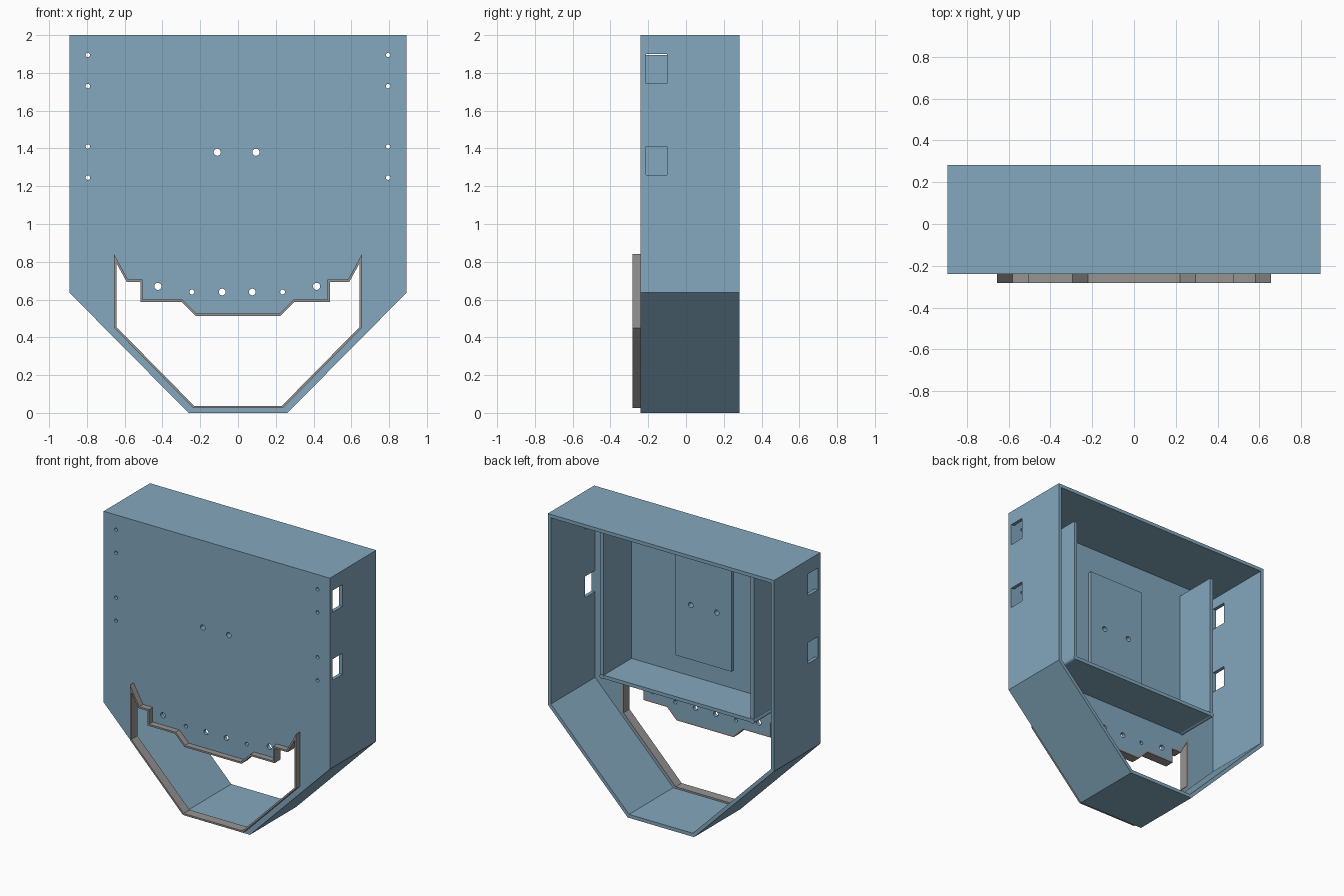
import bpy, bmesh, math
from mathutils import Vector, Matrix

if "Cube" in bpy.data.objects:
    bpy.data.objects.remove(bpy.data.objects["Cube"])


def material(name, rgb):
    m = bpy.data.materials.new(name)
    m.diffuse_color = (*rgb, 1)
    m.use_nodes = True
    m.node_tree.nodes["Principled BSDF"].inputs["Base Color"].default_value = m.diffuse_color
    return m


BLUE = material("steel blue", (0.227, 0.392, 0.515))
GREY = material("warm grey", (0.31, 0.30, 0.295))


def add_object(name, bm, mat):
    bmesh.ops.remove_doubles(bm, verts=bm.verts[:], dist=1e-5)
    bmesh.ops.recalc_face_normals(bm, faces=bm.faces[:])
    me = bpy.data.meshes.new(name)
    bm.to_mesh(me)
    bm.free()
    me.materials.clear()
    me.materials.append(mat)
    for p in me.polygons:
        p.use_smooth = False
        p.material_index = 0
    ob = bpy.data.objects.new(name, me)
    bpy.context.collection.objects.link(ob)
    return ob


def sheet(name, loops, y0, y1, mat):
    """Flat x-z outline with holes, given thickness from y0 to y1."""
    cu = bpy.data.curves.new(name + "_outline", 'CURVE')
    cu.dimensions = '2D'
    cu.fill_mode = 'BOTH'
    cu.extrude = (y1 - y0) / 2
    for loop in loops:
        sp = cu.splines.new('POLY')
        sp.points.add(len(loop) - 1)
        for p, (x, z) in zip(sp.points, loop):
            p.co = (x, z, 0, 1)
        sp.use_cyclic_u = True
    tmp = bpy.data.objects.new("tmp", cu)
    bpy.context.collection.objects.link(tmp)
    dg = bpy.context.evaluated_depsgraph_get()
    me = bpy.data.meshes.new_from_object(tmp.evaluated_get(dg))
    bm = bmesh.new()
    bm.from_mesh(me)
    bpy.data.objects.remove(tmp)
    bpy.data.curves.remove(cu)
    bpy.data.meshes.remove(me)
    bm.transform(Matrix.Translation((0, (y0 + y1) / 2, 0)) @ Matrix.Rotation(math.pi / 2, 4, 'X'))
    return add_object(name, bm, mat)


def box(name, lo, hi, mat):
    bm = bmesh.new()
    bmesh.ops.create_cube(bm, size=1)
    for v in bm.verts:
        v.co = [lo[i] if v.co[i] < 0 else hi[i] for i in range(3)]
    return add_object(name, bm, mat)


def circle(x, z, r, n=16):
    return [(x + r * math.cos(2 * math.pi * i / n), z + r * math.sin(2 * math.pi * i / n)) for i in range(n)]


def inset(loop, d):
    """Mitred inward offset of a clockwise outline."""
    out = []
    for i, p in enumerate(loop):
        a, b, c = Vector(loop[i - 1]), Vector(p), Vector(loop[(i + 1) % len(loop)])
        e1, e2 = (b - a).normalized(), (c - b).normalized()
        n1, n2 = Vector((e1.y, -e1.x)), Vector((e2.y, -e2.x))
        q = b + (n1 + n2) * (d / (1 + n1.dot(n2)))
        out.append((q.x, q.y))
    return out


def mirrored(half):
    """Close a right-half outline across x = 0."""
    return half + [(-x, z) for x, z in reversed(half)]


FRONT, INNER, BACK = -0.24, -0.215, 0.283

# Outlines, clockwise seen from the front
outer = mirrored([(0.893, 2.0), (0.893, 0.637), (0.262, 0.0)])
opening = mirrored([(0.22, 0.525), (0.295, 0.60), (0.475, 0.60), (0.475, 0.705), (0.582, 0.705),
                    (0.656, 0.84), (0.656, 0.45), (0.237, 0.025)])
opening = [(x - 0.03 if -0.55 < x < -0.4 else x, z) for x, z in opening]

# Drilled holes
mid_holes = [circle(x, 1.38, 0.019) for x in (-0.11, 0.095)]
holes = list(mid_holes)
for s in (-1, 1):
    holes += [circle(s * 0.795, z, 0.012, 12) for z in (1.895, 1.73, 1.41, 1.245)]
    for x, z, r in ((0.42, 0.67, 0.019), (0.24, 0.64, 0.013), (0.08, 0.64, 0.018)):
        holes.append(circle(s * x - 0.004, z, r))

# Front plate with opening, and the trim lining that opening
sheet("front_plate", [outer, opening] + holes, FRONT, INNER, BLUE)
sheet("opening_trim", [opening, inset(opening, 0.012)], -0.283, INNER, GREY)

# Outer wall, open at the back, with two windows on each side
wall = sheet("outer_wall", [outer, inset(outer, 0.025)], INNER, BACK, BLUE)
for z0, z1 in ((1.745, 1.90), (1.26, 1.41)):
    cutter = box("window_cutter", (-1, -0.212, z0), (1, -0.10, z1), BLUE)
    cutter.hide_render = True
    mod = wall.modifiers.new("window", 'BOOLEAN')
    mod.operation = 'DIFFERENCE'
    mod.solver = 'EXACT'
    mod.object = cutter
    dg = bpy.context.evaluated_depsgraph_get()
    cut = bpy.data.meshes.new_from_object(wall.evaluated_get(dg))
    wall.modifiers.clear()
    wall.data = cut
    bpy.data.objects.remove(cutter)

# Raised mounting panel behind the front plate
panel = [(-0.225, 1.78), (0.215, 1.78), (0.215, 0.99), (-0.225, 0.99)]
sheet("mounting_panel", [panel] + mid_holes, INNER, INNER + 0.025, BLUE)

# Inner tray: shelf, two partitions and rounded corner beads
box("shelf", (-0.60, INNER, 0.835), (0.60, 0.10, 0.86), BLUE)
for s, side in ((-1, "left"), (1, "right")):
    xs = sorted((s * 0.58, s * 0.605))
    box(side + "_partition", (xs[0], INNER, 0.845), (xs[1], 0.10, 1.895), BLUE)
    sheet(side + "_corner_bead", [circle(s * 0.594, 0.847, 0.017)], INNER, 0.102, BLUE)
